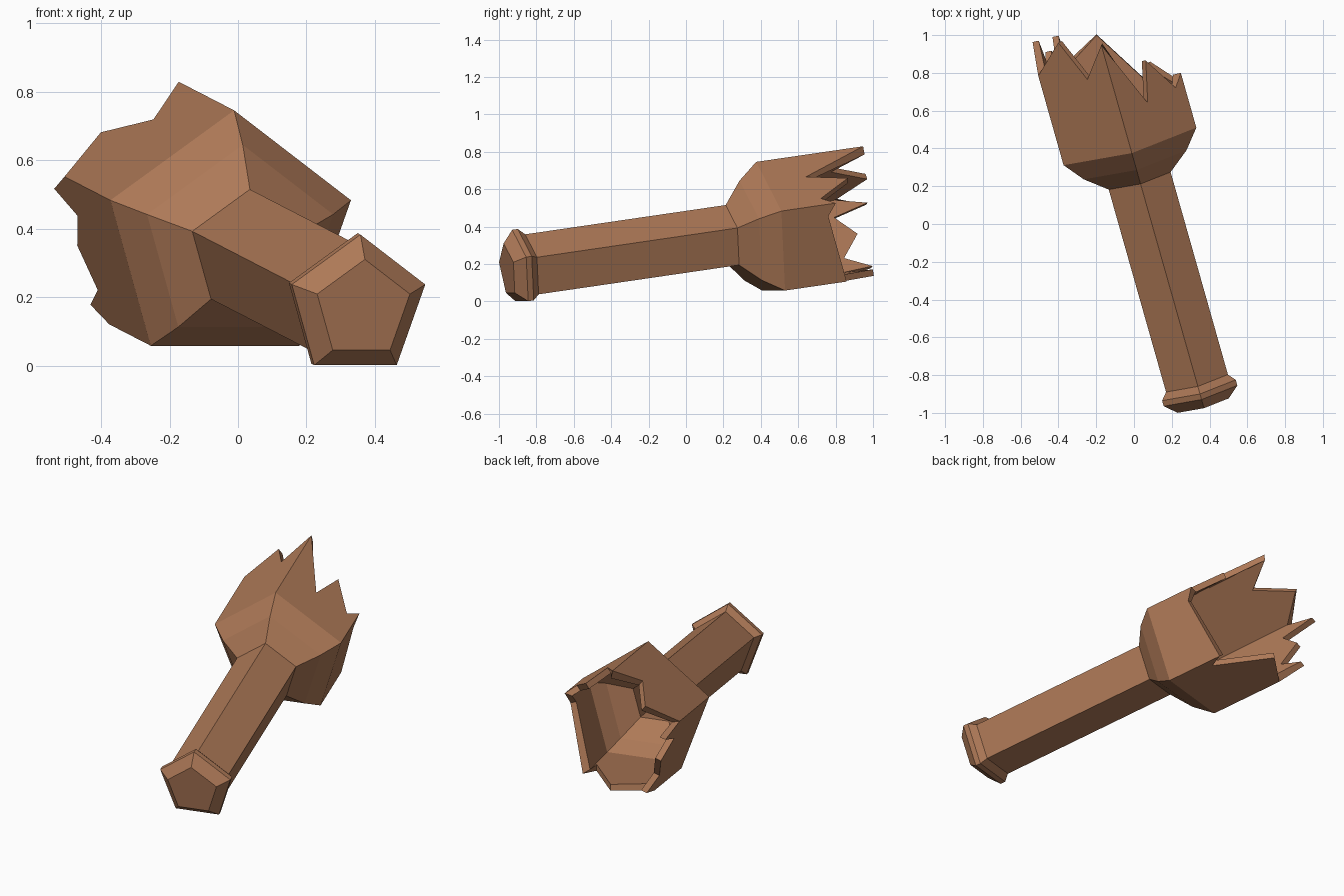
import bpy, bmesh
from math import sin, cos, radians
from mathutils import Vector

if "Cube" in bpy.data.objects:
    bpy.data.objects.remove(bpy.data.objects["Cube"])

# Local frame of the tilted five-sided bottle: axis, sideways and up
base = Vector((0.028, 0.236, 0.338))
axis = Vector((-0.283, 1.0, 0.146)).normalized()
side = Vector((1.0, 0.283, 0.0)).normalized()
up = side.cross(axis)


def corner(k, t, r):
    """Pentagon corner k (0 = top, then clockwise) at distance t along the axis."""
    a = radians(72 * k)
    return base + axis * t + side * (r * sin(a)) + up * (r * cos(a))


# (distance along axis, radius): cap, lip, neck, shoulder, body
profile = [(-1.25, 0.148), (-1.193, 0.213), (-1.162, 0.213), (-1.125, 0.179),
           (0.0, 0.179), (0.094, 0.297), (0.2, 0.384)]

# Jagged rim: axis distance at the corners, and break points inside each side
R = 0.384
rim_corner = [0.80, 0.505, 0.546, 0.65, 0.697]
rim_breaks = [
    [(0.42, 0.42), (0.56, 0.635), (0.87, 0.44)],
    [(0.15, 0.46)],
    [(0.11, 0.46), (0.52, 0.765)],
    [(0.08, 0.82), (0.227, 0.675), (0.50, 0.778), (0.74, 0.67), (0.86, 0.87)],
    [(0.41, 0.853), (0.67, 0.632)],
]

bm = bmesh.new()
rings = [[bm.verts.new(corner(k, t, r)) for k in range(5)] for t, r in profile]

# Closed end and rings of the neck and shoulder
cap = bm.faces.new(rings[0])
for lo, hi in zip(rings, rings[1:]):
    for k in range(5):
        n = (k + 1) % 5
        bm.faces.new((lo[k], lo[n], hi[n], hi[k]))

# Broken body sides
rim = [bm.verts.new(corner(k, rim_corner[k], R)) for k in range(5)]
for k in range(5):
    n = (k + 1) % 5
    teeth = [bm.verts.new(corner(k, t, R).lerp(corner(n, t, R), s))
             for s, t in rim_breaks[k]]
    bm.faces.new([rings[-1][k], rings[-1][n], rim[n]] + teeth[::-1] + [rim[k]])

bmesh.ops.recalc_face_normals(bm, faces=bm.faces[:])
bm.normal_update()
if cap.normal.dot(axis) > 0:
    bmesh.ops.reverse_faces(bm, faces=bm.faces[:])

mesh = bpy.data.meshes.new("broken_bottle")
bm.to_mesh(mesh)
bm.free()
bottle = bpy.data.objects.new("broken_bottle", mesh)
bpy.context.collection.objects.link(bottle)

# Glass thickness, inward
wall = bottle.modifiers.new("wall", 'SOLIDIFY')
wall.thickness = 0.035
wall.offset = -1
wall.use_even_offset = True

# Brown glass
glass = bpy.data.materials.new("brown_glass")
glass.diffuse_color = (0.42, 0.19, 0.095, 1)
glass.use_nodes = True
glass.node_tree.nodes["Principled BSDF"].inputs["Base Color"].default_value = glass.diffuse_color
mesh.materials.append(glass)
